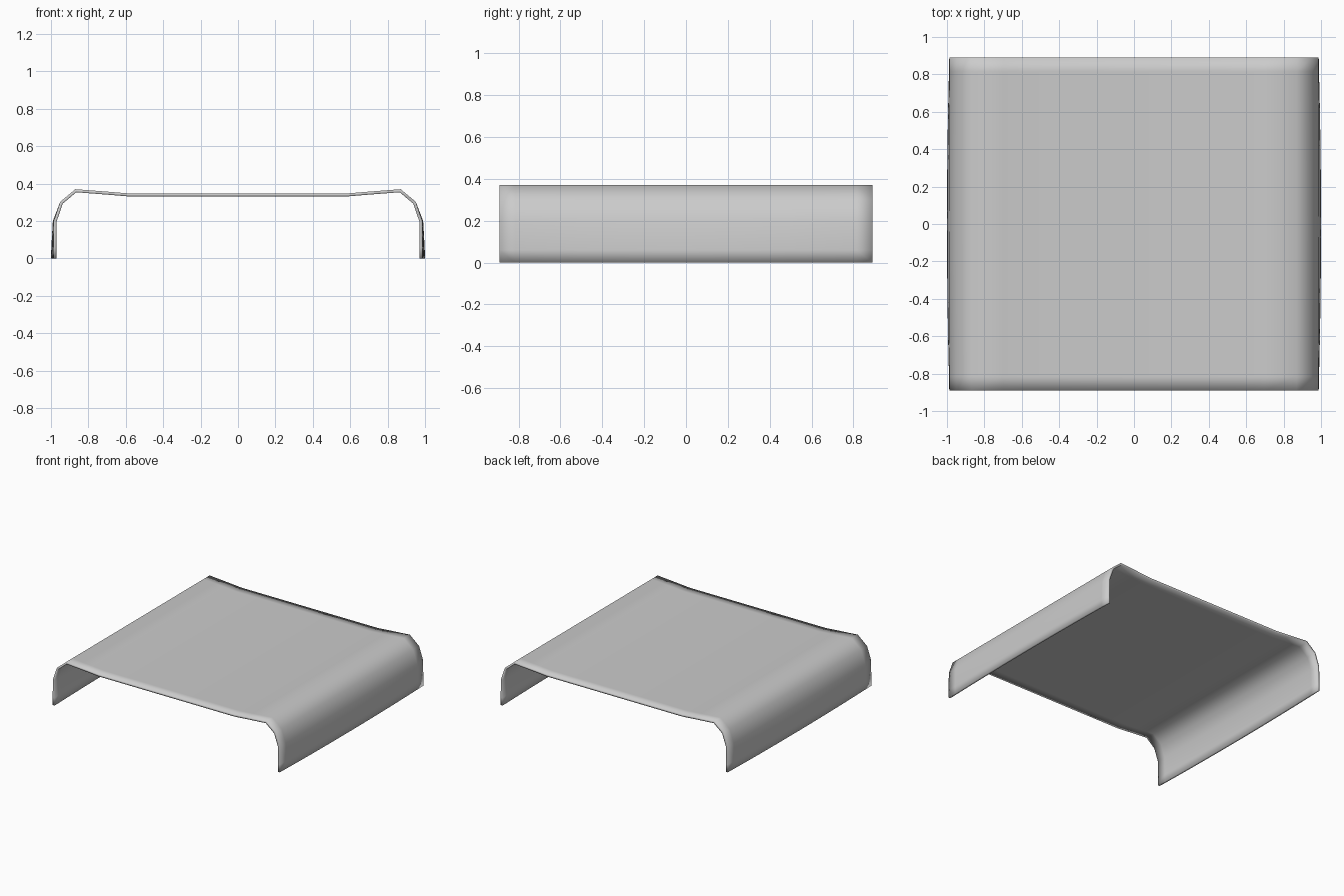
import bpy

if "Cube" in bpy.data.objects:
    bpy.data.objects.remove(bpy.data.objects["Cube"])

# Outer half profile (x, z), from foot to the flat middle
half = [(1.0, 0.0), (0.998, 0.06), (0.99, 0.2), (0.951, 0.302),
        (0.87, 0.37), (0.70, 0.357), (0.59, 0.348)]
profile = [(-x, z) for x, z in half] + [(x, z) for x, z in reversed(half)]

# Stations along the depth, tighter near the open ends
side = [0.89, 0.815, 0.64, 0.5, 0.25]
stations = [-y for y in side] + [0.0] + side[::-1]


def bowed(x, z, y):
    """Side walls bulge slightly outward at mid depth, most at the foot."""
    bow = 0.013 * (abs(y) / 0.89) ** 2 * max(0.0, 1 - z / 0.3)
    return (x - bow if x > 0 else x + bow, y, z)


n = len(profile)
verts = [bowed(x, z, y) for y in stations for x, z in profile]
faces = [(j * n + i, j * n + i + 1, (j + 1) * n + i + 1, (j + 1) * n + i)
         for j in range(len(stations) - 1) for i in range(n - 1)]

# Bent sheet cover with raised shoulders
mesh = bpy.data.meshes.new("bent_cover")
mesh.from_pydata(verts, [], faces)
mesh.update()
cover = bpy.data.objects.new("bent_cover", mesh)
bpy.context.collection.objects.link(cover)
for p in mesh.polygons:
    p.use_smooth = True

# Sheet thickness, grown inward
solid = cover.modifiers.new("thickness", 'SOLIDIFY')
solid.thickness = 0.016
solid.offset = -1
solid.use_even_offset = True
